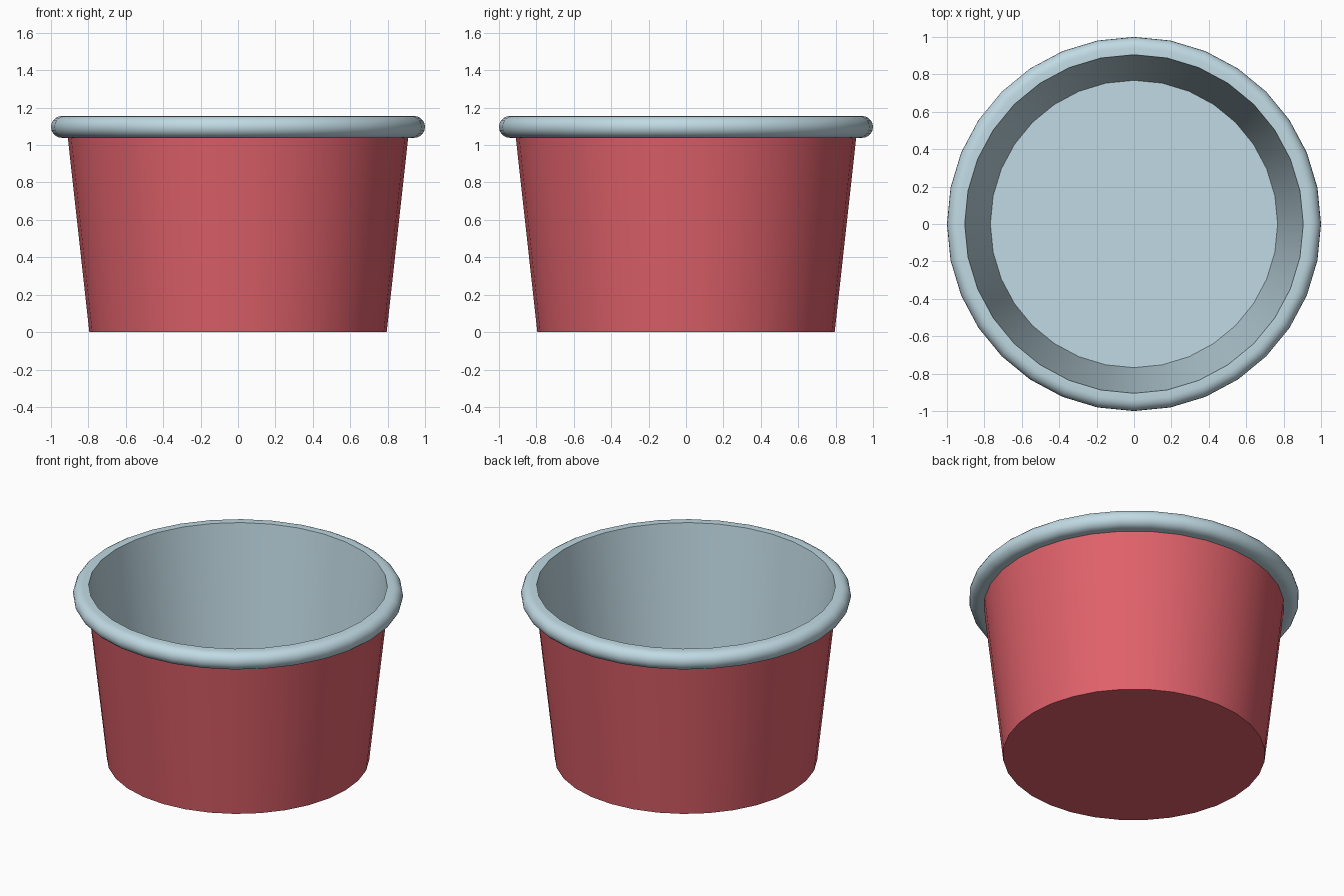
import bpy, bmesh, math

if "Cube" in bpy.data.objects:
    bpy.data.objects.remove(bpy.data.objects["Cube"])

SIDES = 32

def material(name, color):
    m = bpy.data.materials.new(name)
    m.diffuse_color = (*color, 1.0)
    m.use_nodes = True
    m.node_tree.nodes["Principled BSDF"].inputs["Base Color"].default_value = m.diffuse_color
    return m

red = material("warm red", (0.74, 0.12, 0.146))
blue = material("pale blue", (0.53, 0.70, 0.77))

def lathe(name, profile, mat):
    """Revolve (radius, z) points around z; radius 0 closes with a flat disc."""
    bm = bmesh.new()
    rings = []
    for r, z in profile:
        rings.append([bm.verts.new((r * math.cos(2 * math.pi * i / SIDES),
                                    r * math.sin(2 * math.pi * i / SIDES), z))
                      for i in range(SIDES)])
    for a, b in zip(rings, rings[1:]):
        for i in range(SIDES):
            j = (i + 1) % SIDES
            bm.faces.new((a[i], a[j], b[j], b[i]))
    return bm, rings

def finish(name, bm, mat):
    me = bpy.data.meshes.new(name)
    bm.to_mesh(me)
    bm.free()
    ob = bpy.data.objects.new(name, me)
    bpy.context.collection.objects.link(ob)
    me.materials.append(mat)
    bpy.ops.object.select_all(action='DESELECT')
    ob.select_set(True)
    bpy.context.view_layer.objects.active = ob
    bpy.ops.object.shade_smooth_by_angle(angle=math.radians(35))
    return ob

# Outer tapered wall with closed base
bm, rings = lathe("outer_wall", [(0.795, 0.0), (0.91, 1.04)], red)
bm.faces.new(list(reversed(rings[0])))
finish("outer_wall", bm, red)

# Rolled rim, inner wall and inner floor in one continuous shell
R = 0.058
rim = [(0.942 + R * math.cos(a), 1.097 + R * math.sin(a))
       for a in (math.radians(-90 + 18 * k) for k in range(11))]
profile = [(0.905, 1.039)] + rim + [(0.905, 1.155), (0.768, 0.025)]
bm, rings = lathe("rim_and_lining", profile, blue)
bm.faces.new(rings[-1])
finish("rim_and_lining", bm, blue)
